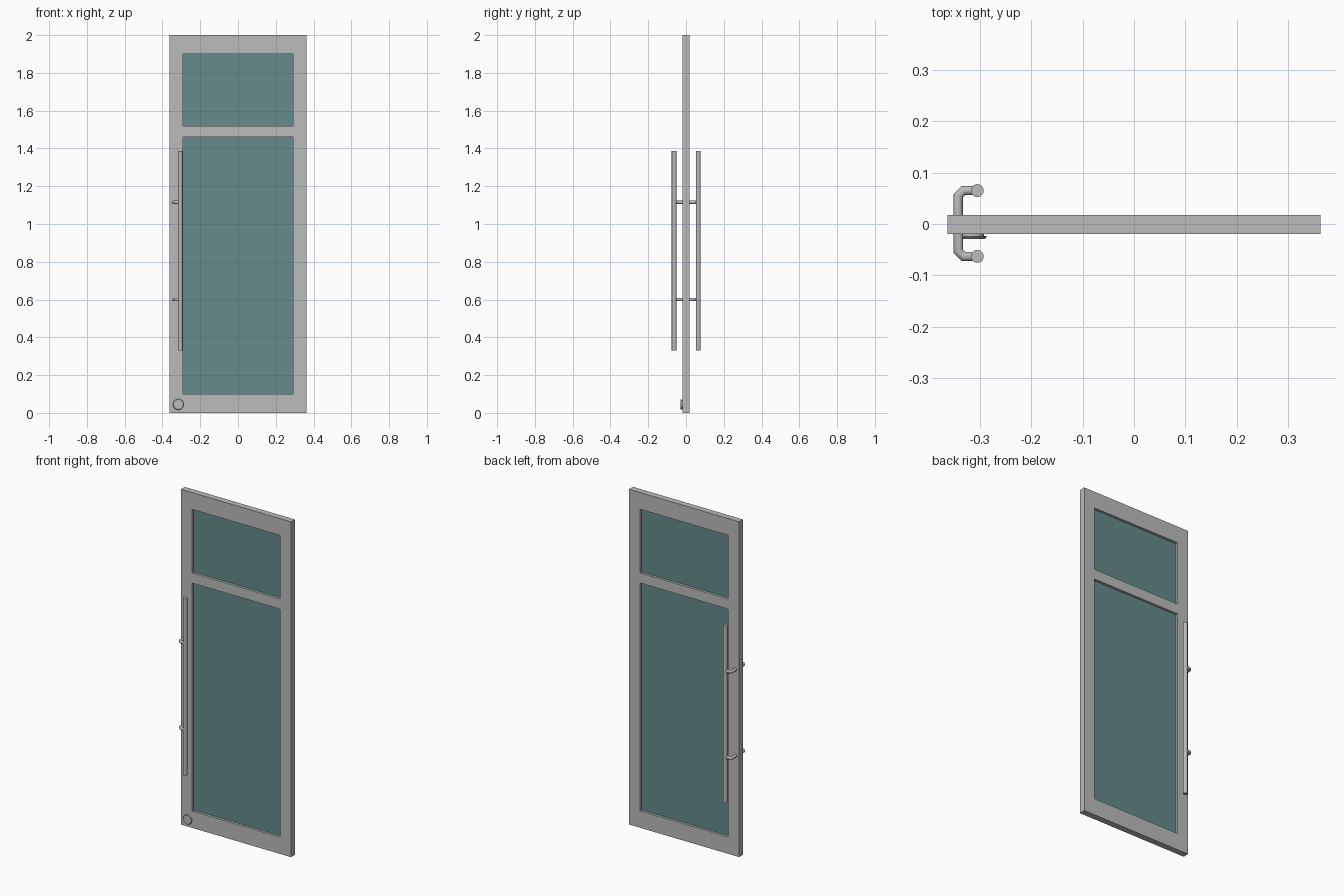
import bpy, bmesh, math
from mathutils import Vector

cube = bpy.data.objects.get("Cube")
if cube:
    bpy.data.objects.remove(cube, do_unlink=True)


def make_material(name, color):
    mat = bpy.data.materials.new(name)
    mat.use_nodes = True
    mat.diffuse_color = color
    mat.node_tree.nodes["Principled BSDF"].inputs["Base Color"].default_value = color
    return mat


METAL = make_material("satin grey metal", (0.50, 0.50, 0.50, 1))
GLASS = make_material("teal glass", (0.13, 0.26, 0.255, 1))


def finish(name, bm, mat, smooth=False):
    bmesh.ops.recalc_face_normals(bm, faces=bm.faces)
    mesh = bpy.data.meshes.new(name)
    bm.to_mesh(mesh)
    bm.free()
    mesh.materials.append(mat)
    obj = bpy.data.objects.new(name, mesh)
    bpy.context.collection.objects.link(obj)
    if smooth:
        bpy.ops.object.select_all(action='DESELECT')
        obj.select_set(True)
        bpy.context.view_layer.objects.active = obj
        bpy.ops.object.shade_smooth_by_angle(angle=math.radians(30))
    return obj


def box(name, low, high, mat):
    bm = bmesh.new()
    bmesh.ops.create_cube(bm, size=1)
    low, high = Vector(low), Vector(high)
    for v in bm.verts:
        v.co = (low + high) / 2 + v.co * (high - low)
    return finish(name, bm, mat)


def loft(name, rings, mat):
    """Skin a list of equal-length point rings and cap both ends."""
    bm = bmesh.new()
    loops = [[bm.verts.new(p) for p in ring] for ring in rings]
    for a, b in zip(loops, loops[1:]):
        for i in range(len(a)):
            j = (i + 1) % len(a)
            bm.faces.new((a[i], a[j], b[j], b[i]))
    bm.faces.new(loops[0])
    bm.faces.new(loops[-1])
    return finish(name, bm, mat, smooth=True)


def circle(center, u, v, r, n):
    angles = [2 * math.pi * i / n for i in range(n)]
    return [Vector(center) + Vector(u) * r * math.cos(a) + Vector(v) * r * math.sin(a)
            for a in angles]


X, Y, Z = Vector((1, 0, 0)), Vector((0, 1, 0)), Vector((0, 0, 1))
HALF_W, OPEN_W = 0.363, 0.29
FRONT, BACK = -0.019, 0.018
PANES = ((0.10, 1.46), (1.52, 1.90))

# Door frame: a grid of cells with the two window cells left open
bm = bmesh.new()
xs = (-HALF_W, -OPEN_W, OPEN_W, HALF_W)
zs = (0, *PANES[0], *PANES[1], 2)
grid = [[bm.verts.new((x, FRONT, z)) for z in zs] for x in xs]
for i in range(len(xs) - 1):
    for j in range(len(zs) - 1):
        if not (i == 1 and j in (1, 3)):
            bm.faces.new((grid[i][j], grid[i + 1][j], grid[i + 1][j + 1], grid[i][j + 1]))
extruded = bmesh.ops.extrude_face_region(bm, geom=bm.faces[:], use_keep_orig=True)
moved = [g for g in extruded["geom"] if isinstance(g, bmesh.types.BMVert)]
bmesh.ops.translate(bm, verts=moved, vec=(0, BACK - FRONT, 0))
bmesh.ops.dissolve_limit(bm, angle_limit=0.01, verts=bm.verts[:], edges=bm.edges[:])
finish("door_frame", bm, METAL)

# Glass panes set back from both faces
for label, (z0, z1) in zip(("lower_glass", "upper_glass"), PANES):
    box(label, (-OPEN_W, -0.004, z0), (OPEN_W, 0.003, z1), GLASS)

# Pull handles on both sides, each with two angled brackets
BAR_X, POST_X, BAR_R, POST_R = -0.305, -0.342, 0.0125, 0.0088
for side, face, bar_y in (("front", FRONT, -0.063), ("back", BACK, 0.065)):
    s = 1 if bar_y > 0 else -1
    loft(side + "_handle_bar",
         [circle((BAR_X, bar_y, z), X, Y, BAR_R, 24) for z in (0.33, 1.387)], METAL)
    for label, z in (("lower", 0.60), ("upper", 1.115)):
        bend = math.tan(math.pi / 8)
        rings = [
            circle((POST_X, face - s * 0.004, z), X, Z, POST_R, 16),
            circle((POST_X, bar_y - s * 0.010, z), X + Y * s * -bend, Z, POST_R, 16),
            circle((POST_X + 0.010, bar_y, z), X * bend - Y * s, Z, POST_R, 16),
            circle((BAR_X, bar_y, z), -Y * s, Z, POST_R, 16),
        ]
        loft(side + "_" + label + "_bracket", rings, METAL)

# Round floor lock in the lower corner
profile = ((FRONT + 0.002, 0.024), (-0.023, 0.024), (-0.0231, 0.029), (-0.0255, 0.029), (-0.029, 0.026))
loft("floor_lock", [circle((-0.316, y, 0.045), X, Z, r, 32) for y, r in profile], METAL)
